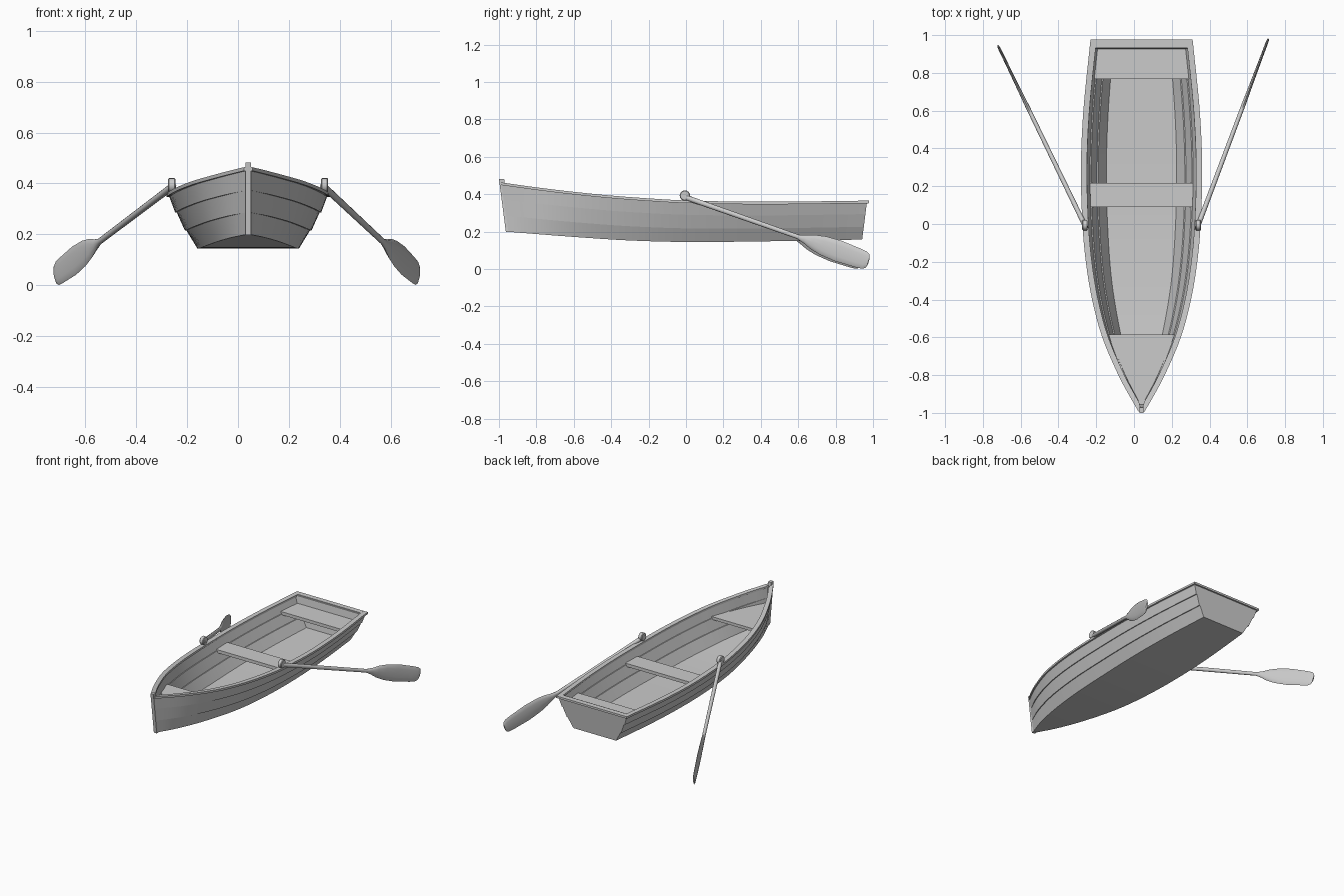
import bpy, bmesh, math
from mathutils import Matrix, Vector

if "Cube" in bpy.data.objects:
    bpy.data.objects.remove(bpy.data.objects["Cube"])

CX = 0.04  # hull centre line

# profile curves along the hull: (y, value)
RAIL = [(-1, .012), (-.9, .07), (-.8, .123), (-.6, .208), (-.4, .262), (-.2, .295),
        (0, .313), (.3, .321), (.6, .308), (.98, .27)]
BOTTOM = [(-.96, .006), (-.8, .068), (-.58, .125), (-.3, .172), (0, .194), (.3, .2),
          (.6, .19), (.95, .163)]
SHEER = [(-1, .465), (-.8, .437), (-.6, .413), (-.4, .393), (-.2, .378), (0, .367),
         (.4, .36), (.98, .366)]
KEEL = [(-.96, .2), (-.6, .172), (-.3, .153), (0, .145), (.4, .148), (.95, .158)]


def curve(pts, y):
    """Smooth interpolation through the points of a profile."""
    y = min(max(y, pts[0][0]), pts[-1][0])
    i = max(k for k in range(len(pts) - 1) if pts[k][0] <= y)

    def slope(k):
        a, b = pts[max(k - 1, 0)], pts[min(k + 1, len(pts) - 1)]
        return (b[1] - a[1]) / (b[0] - a[0])
    (y0, v0), (y1, v1) = pts[i], pts[i + 1]
    h = y1 - y0
    t = (y - y0) / h
    return (v0 * (2*t**3 - 3*t*t + 1) + v1 * (3*t*t - 2*t**3)
            + h * slope(i) * (t**3 - 2*t*t + t) + h * slope(i + 1) * (t**3 - t*t))


def hull_half(y, z):
    """Half width of the planking at a height."""
    zb, zt = curve(KEEL, y), curve(SHEER, y)
    b, t = curve(BOTTOM, y), max(curve(RAIL, y) - .008, .006)
    return b + (t - b) * (z - zb) / (zt - zb)


def loft(name, loops, loc=(CX, 0, 0), angle=30, mirror=False):
    """Skin closed loops of equal length and cap both ends."""
    bm = bmesh.new()
    rings = [[bm.verts.new(p) for p in loop] for loop in loops]
    n = len(rings[0])
    for a, b in zip(rings, rings[1:]):
        for i in range(n):
            j = (i + 1) % n
            bm.faces.new((a[i], a[j], b[j], b[i]))
    bm.faces.new(rings[0][::-1])
    bm.faces.new(rings[-1])
    bmesh.ops.recalc_face_normals(bm, faces=bm.faces)
    me = bpy.data.meshes.new(name)
    bm.to_mesh(me)
    bm.free()
    me.shade_smooth()
    me.set_sharp_from_angle(angle=math.radians(angle))
    ob = bpy.data.objects.new(name, me)
    ob.location = loc
    bpy.context.collection.objects.link(ob)
    if mirror:
        ob.modifiers.new("Mirror", 'MIRROR').use_mirror_merge = False
    return ob


def side_points(u, inset=0.0, lift=0.0):
    """One side of the clinker section, bottom to top; u runs bow to stern."""
    yb, yt = -.958 + 1.9 * u, -.99 + 1.958 * u
    b, t = curve(BOTTOM, yb), max(curve(RAIL, yt) - .008, .006)
    zb, zt = curve(KEEL, yb) + lift, curve(SHEER, yt) - .004
    pts = []
    for k in range(3):
        for f, lap in ((k / 3, .006 if k else 0), ((k + 1) / 3, 0)):
            bulge = .006 * math.sin(math.pi * f) * min(1, u * 6)
            x = max(b + (t - b) * f + lap * min(1, u * 12) + bulge - inset, .002)
            pts.append(Vector((x, yb + (yt - yb) * f, zb + (zt - zb) * f)))
    return pts


def flip(pts):
    return [Vector((-p.x, p.y, p.z)) for p in reversed(pts)]


# planked hull shell, flat bottom and floor
N = 40
sections = []
for i in range(N + 1):
    outer = side_points(i / N)
    inner = side_points(i / N, .014, .014)
    inner[-1].z = outer[-1].z
    sections.append(outer + inner[::-1] + flip(inner[::-1]) + flip(outer))
loft("hull", sections)

# transom board
board = []
for u in (.982, 1.0):
    p = side_points(u, .001)
    board.append(p + flip(p))
loft("transom", board)

# rails along the top edge
rail = []
for i in range(N + 1):
    y = -.992 + 1.97 * i / N
    xo, z = curve(RAIL, y), curve(SHEER, y)
    xi = max(xo - .032, 0)
    rail.append([(xi, y, z - .014), (xo, y, z - .014), (xo, y, z), (xi, y, z)])
loft("gunwale", rail, mirror=True)


def slab(name, y0, y1, z, thick, steps=1, half=None):
    """Board fitted between the hull sides."""
    loops = []
    for i in range(steps + 1):
        y = y0 + (y1 - y0) * i / steps
        top = half or max(hull_half(y, z) - .008, .003)
        low = half or max(hull_half(y, z - thick) - .008, .003)
        loops.append([(-low, y, z - thick), (low, y, z - thick), (top, y, z), (-top, y, z)])
    loft(name, loops)


slab("transom_cap", .942, .978, .366, .014, half=.242)
slab("stern_seat", .767, .955, .312, .022, 4)
slab("middle_seat", .09, .217, .302, .022, 1)
slab("bow_deck", -.965, -.585, .345, .02, 10)

# stem post
w = .011
loft("stem_post", [[(-w, y0, z), (w, y0, z), (w, y1, z), (-w, y1, z)]
                   for y0, y1, z in ((-.963, -.94, .197), (-1.0, -.972, .482))], angle=20)

# oars: (distance along shaft, centre offset, half width, half thickness)
OAR = [(-.01, 0, .014, .013), (.35, 0, .013, .012), (.69, 0, .012, .011),
       (.73, 0, .022, .011), (.78, 0, .04, .01), (.84, 0, .052, .009), (.93, 0, .058, .008),
       (1.05, 0, .052, .007), (1.09, 0, .048, .007), (1.108, 0, .038, .006), (1.114, 0, .022, .005)]
for side, start, yaw in (("right", (.337, -.015, .388), 69.4), ("left", (-.258, -.012, .388), 115.8)):
    loops = []
    for s, c, hw, ht in OAR:
        ring = []
        for k in range(12):
            a = 2 * math.pi * k / 12
            ring.append((s, ht * math.cos(a), c + hw * math.sin(a)))
        loops.append(ring)
    oar = loft(side + "_oar", loops, start, 40)
    oar.rotation_euler = (0, math.radians(18.2), math.radians(yaw))

    # rounded oarlock disc at the rail
    disc = [[(x, r * math.cos(math.tau * k / 16), r * math.sin(math.tau * k / 16)) for k in range(16)]
            for x, r in ((-.014, .024), (-.01, .028), (.01, .028), (.014, .024))]
    loft(side + "_oarlock", disc, (start[0] + (.003 if side == "right" else -.002), -.006, .393))
